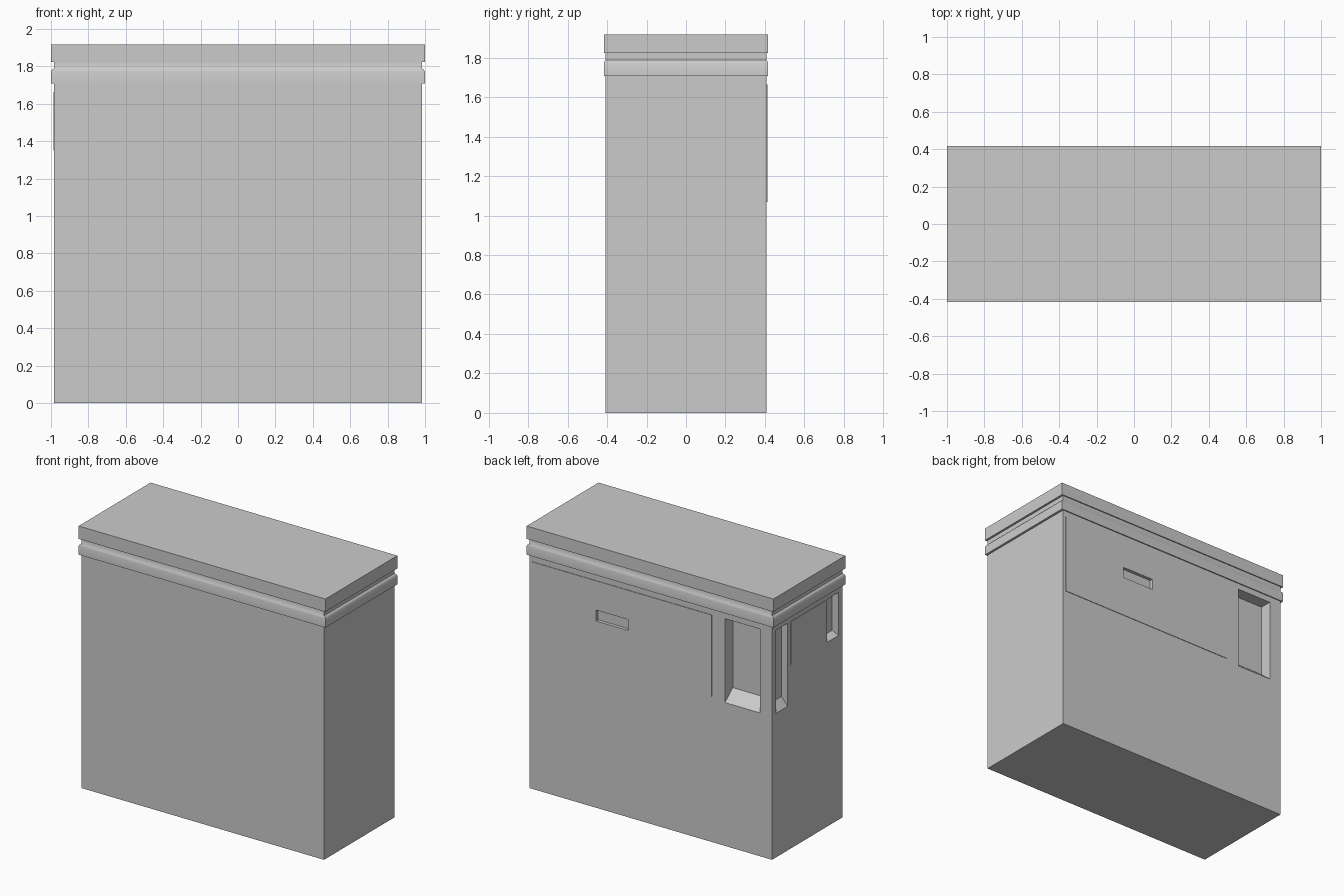
import bpy, bmesh, math
from mathutils import Vector

if "Cube" in bpy.data.objects:
    bpy.data.objects.remove(bpy.data.objects["Cube"])

BX, BY = 0.983, 0.408      # body half sizes
H = 1.708                  # body height


def make(name, bm):
    bmesh.ops.recalc_face_normals(bm, faces=bm.faces)
    me = bpy.data.meshes.new(name)
    bm.to_mesh(me)
    bm.free()
    ob = bpy.data.objects.new(name, me)
    bpy.context.collection.objects.link(ob)
    return ob


def stack(name, rings):
    """Closed solid lofted through rectangles (half x, half y, z)."""
    bm = bmesh.new()
    loops = [[bm.verts.new((sx * x, sy * y, z))
              for sx, sy in ((-1, -1), (1, -1), (1, 1), (-1, 1))]
             for x, y, z in rings]
    bm.faces.new(loops[0])
    bm.faces.new(loops[-1])
    for a, b in zip(loops, loops[1:]):
        for i in range(4):
            j = (i + 1) % 4
            bm.faces.new((a[i], a[j], b[j], b[i]))
    return make(name, bm)


def on_back(u, d, z):
    return Vector((u, BY - d, z))


def on_left(u, d, z):
    return Vector((-BX + d, u, z))


def wall_block(name, place, u0, u1, z0, z1, d0, d1, rise=0.0):
    """Block set into a wall from depth d0 to d1; its floor climbs by rise."""
    bm = bmesh.new()
    slope = rise / d1
    section = [(d0, z0 + slope * d0), (d1, z0 + rise), (d1, z1), (d0, z1)]
    ends = [[bm.verts.new(place(u, d, z)) for d, z in section] for u in (u0, u1)]
    bm.faces.new(ends[0])
    bm.faces.new(ends[1])
    for i in range(4):
        j = (i + 1) % 4
        bm.faces.new((ends[0][i], ends[0][j], ends[1][j], ends[1][i]))
    return make(name, bm)


def cut(target, cutter):
    cutter.hide_render = True
    mod = target.modifiers.new("cut", 'BOOLEAN')
    mod.operation = 'DIFFERENCE'
    mod.solver = 'EXACT'
    mod.object = cutter
    bpy.context.view_layer.objects.active = target
    bpy.ops.object.modifier_apply(modifier=mod.name)


# cabinet body and raised wall panels
body = stack("counter_body", [(BX, BY, 0), (BX, BY, H)])
back_panel = wall_block("back_panel", on_back, -0.496, 0.961, 1.068, 1.664, -0.004, 0.01)
side_panel = wall_block("side_panel", on_left, -0.197, 0.197, 1.35, 1.664, -0.004, 0.01)

# open shelves with sloping floors
shelves = [
    wall_block("back_shelf_cutter", on_back, -0.887, -0.602, 1.05, 1.664, -0.02, 0.09, 0.075),
    wall_block("tall_side_cutter", on_left, 0.228, 0.36, 1.055, 1.664, -0.02, 0.05, 0.06),
    wall_block("short_side_cutter", on_left, -0.36, -0.228, 1.35, 1.664, -0.02, 0.05, 0.025),
]
for c in shelves:
    cut(body, c)

# finger slot through the back panel
slot = wall_block("slot_cutter", on_back, 0.18, 0.44, 1.37, 1.45, -0.02, 0.02)
cut(body, slot)
cut(back_panel, slot)
for c in shelves + [slot]:
    bpy.data.objects.remove(c)

# moulded band with a narrow neck under the top
trim = stack("moulded_band", [(1.0, 0.416, H), (1.0, 0.416, 1.772),
                              (0.994, 0.412, 1.782), (0.984, 0.408, 1.788),
                              (0.984, 0.408, 1.825)])
bpy.ops.object.select_all(action='DESELECT')
trim.select_set(True)
bpy.context.view_layer.objects.active = trim
bpy.ops.object.shade_smooth_by_angle(angle=math.radians(50))

# counter top slab
stack("counter_top", [(1.0, 0.416, 1.824), (1.0, 0.416, 1.918)])
